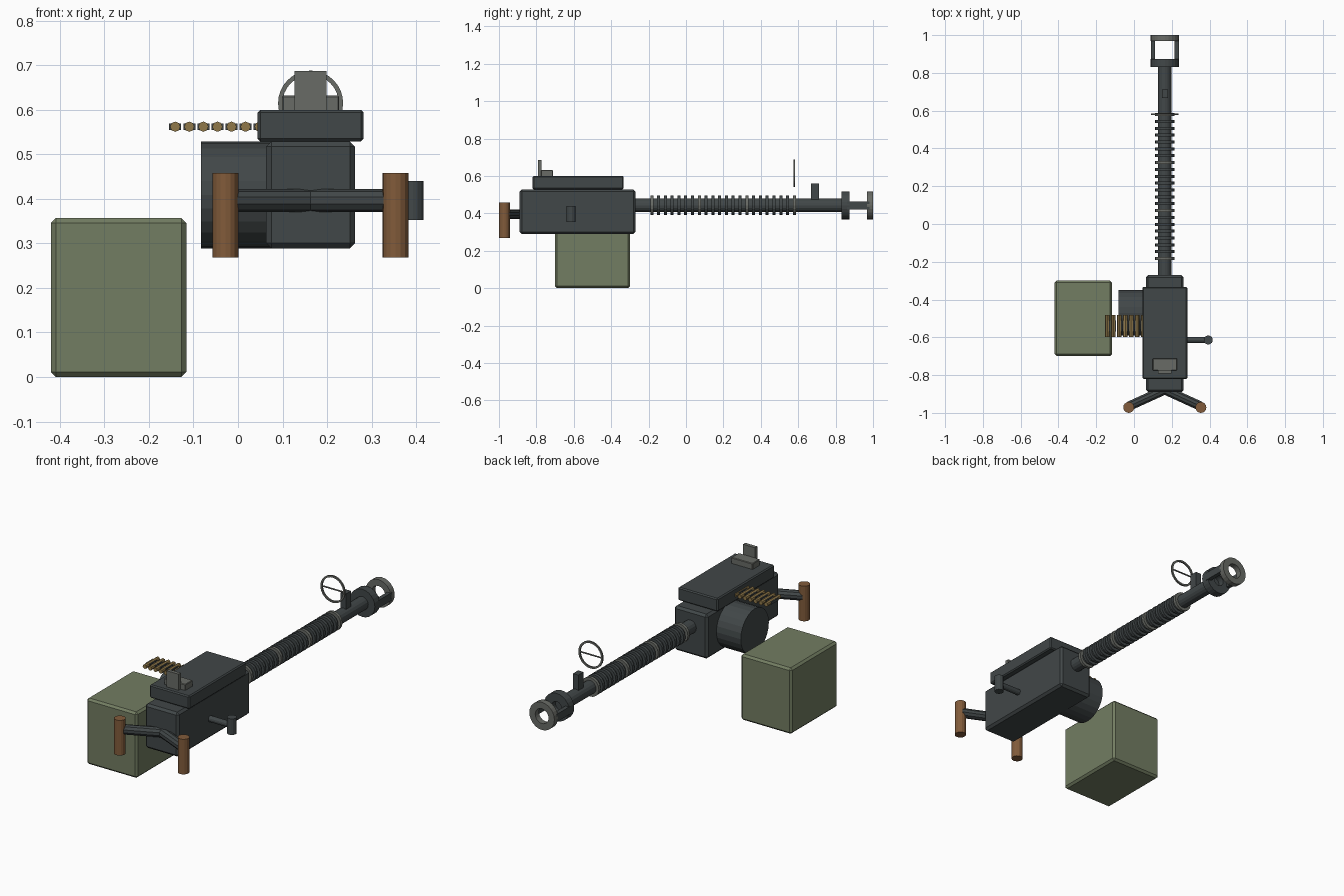
import bpy
import bmesh
from mathutils import Vector

cube = bpy.data.objects.get("Cube")
if cube:
    bpy.data.objects.remove(cube, do_unlink=True)


def material(name, color):
    m = bpy.data.materials.new(name)
    m.use_nodes = True
    m.diffuse_color = (*color, 1)
    bsdf = next(n for n in m.node_tree.nodes if n.type == 'BSDF_PRINCIPLED')
    bsdf.inputs["Base Color"].default_value = (*color, 1)
    return m


GUNMETAL = material("dark gunmetal", (0.053, 0.063, 0.065))
STEEL = material("worn grey steel", (0.14, 0.147, 0.132))
GREEN = material("olive green", (0.17, 0.205, 0.122))
WOOD = material("brown wood", (0.22, 0.105, 0.043))
BRASS = material("brass", (0.28, 0.19, 0.068))


def finish(name, bm, mat):
    bmesh.ops.recalc_face_normals(bm, faces=bm.faces)
    mesh = bpy.data.meshes.new(name)
    bm.to_mesh(mesh)
    bm.free()
    mesh.materials.append(mat)
    obj = bpy.data.objects.new(name, mesh)
    bpy.context.collection.objects.link(obj)
    return obj


def box(name, lo, hi, mat, bevel=0):
    """Box between two corners, with an optional chamfer."""
    lo, hi = Vector(lo), Vector(hi)
    bm = bmesh.new()
    bmesh.ops.create_cube(bm, size=1)
    bmesh.ops.scale(bm, vec=hi - lo, verts=bm.verts)
    bmesh.ops.translate(bm, vec=(lo + hi) / 2, verts=bm.verts)
    obj = finish(name, bm, mat)
    if bevel:
        mod = obj.modifiers.new("chamfer", 'BEVEL')
        mod.width = bevel
        mod.segments = 1
    return obj


def rod(name, start, end, radius, mat, sides=16):
    """Cylinder between two points."""
    start, end = Vector(start), Vector(end)
    axis = end - start
    bm = bmesh.new()
    bmesh.ops.create_cone(bm, cap_ends=True, segments=sides, radius1=radius,
                          radius2=radius, depth=axis.length)
    bmesh.ops.rotate(bm, verts=bm.verts,
                     matrix=axis.to_track_quat('Z', 'Y').to_matrix())
    bmesh.ops.translate(bm, vec=(start + end) / 2, verts=bm.verts)
    return finish(name, bm, mat)


def ring(name, center, outer, inner, depth, mat, sides=24):
    """Flat-sided ring around the y axis, made by spinning a rectangle."""
    c = Vector(center)
    bm = bmesh.new()
    profile = [bm.verts.new(c + Vector((r, y, 0))) for r, y in
               ((inner, -depth / 2), (outer, -depth / 2),
                (outer, depth / 2), (inner, depth / 2))]
    edges = [bm.edges.new((profile[i], profile[(i + 1) % 4])) for i in range(4)]
    bmesh.ops.spin(bm, geom=profile + edges, cent=c, axis=(0, 1, 0),
                   angle=6.2831853, steps=sides, use_merge=True)
    bmesh.ops.remove_doubles(bm, verts=bm.verts, dist=0.0001)
    return finish(name, bm, mat)


CX = 0.163   # centre line of the gun
BZ = 0.443   # barrel height

# Receiver, feed cover, side drum and ammunition box
box("receiver", (CX - 0.1, -0.89, 0.289), (CX + 0.1, -0.27, 0.529), GUNMETAL, 0.012)
box("feed_cover", (CX - 0.119, -0.82, 0.529), (CX + 0.119, -0.333, 0.6), GUNMETAL, 0.006)
rod("side_drum", (-0.083, -0.47, 0.409), (0.1, -0.47, 0.409), 0.12, GUNMETAL, 24)
box("ammo_box", (-0.42, -0.7, 0), (-0.116, -0.3, 0.357), GREEN, 0.011)

# Barrel with cooling fins
rod("barrel", (CX, -0.3, BZ), (CX, 0.84, BZ), 0.036, GUNMETAL)
for i in range(22):
    y = -0.183 + i * 0.0363
    rod(f"cooling_fin_{i + 1}", (CX, y - 0.008, BZ), (CX, y + 0.008, BZ), 0.052,
        STEEL if i % 7 == 0 else GUNMETAL)

# Muzzle: rear flange, two side bars and an open front ring
ring("muzzle_flange", (CX, 0.852, BZ), 0.075, 0.03, 0.043, GUNMETAL)
for side, s in (("left", 1), ("right", -1)):
    x = CX + s * 0.063
    box(f"muzzle_bar_{side}", (x - 0.011, 0.86, BZ - 0.021),
        (x + 0.011, 0.98, BZ + 0.021), GUNMETAL)
ring("muzzle_ring", (CX, 0.984, BZ), 0.075, 0.04, 0.032, STEEL)

# Front sight post and ring sight
box("front_sight_post", (CX - 0.016, 0.667, BZ), (CX + 0.016, 0.711, 0.559), GUNMETAL)
ring("ring_sight", (CX, 0.58, 0.615), 0.073, 0.063, 0.008, STEEL, 32)
rod("ring_sight_bar", (CX - 0.068, 0.58, 0.615), (CX + 0.068, 0.58, 0.615), 0.004, STEEL, 8)

# Rear sight
box("rear_sight_base", (CX - 0.064, -0.775, 0.595), (CX + 0.064, -0.711, 0.632), STEEL, 0.003)
box("rear_sight_leaf", (CX - 0.036, -0.792, 0.595), (CX + 0.036, -0.772, 0.687), STEEL)

# Twin wooden grips on angled bars
for side, s in (("left", 1), ("right", -1)):
    x = CX + s * 0.191
    rod(f"grip_bar_{side}", (CX, -0.878, 0.396), (x, -0.965, 0.396), 0.026, GUNMETAL, 10)
    rod(f"grip_{side}", (x, -0.971, 0.268), (x, -0.971, 0.458), 0.029, WOOD)

# Charging handle
rod("charging_rod", (CX, -0.614, 0.396), (0.393, -0.614, 0.396), 0.016, GUNMETAL, 12)
rod("charging_knob", (0.393, -0.614, 0.353), (0.393, -0.614, 0.44), 0.024, GUNMETAL, 14)

# Cartridge belt with small links
for i in range(7):
    x = -0.141 + i * 0.0316
    rod(f"cartridge_{i + 1}", (x, -0.597, 0.562), (x, -0.482, 0.562), 0.0115, BRASS, 8)
    box(f"belt_link_{i + 1}", (x - 0.0135, -0.57, 0.555), (x + 0.0135, -0.51, 0.569), GUNMETAL)
